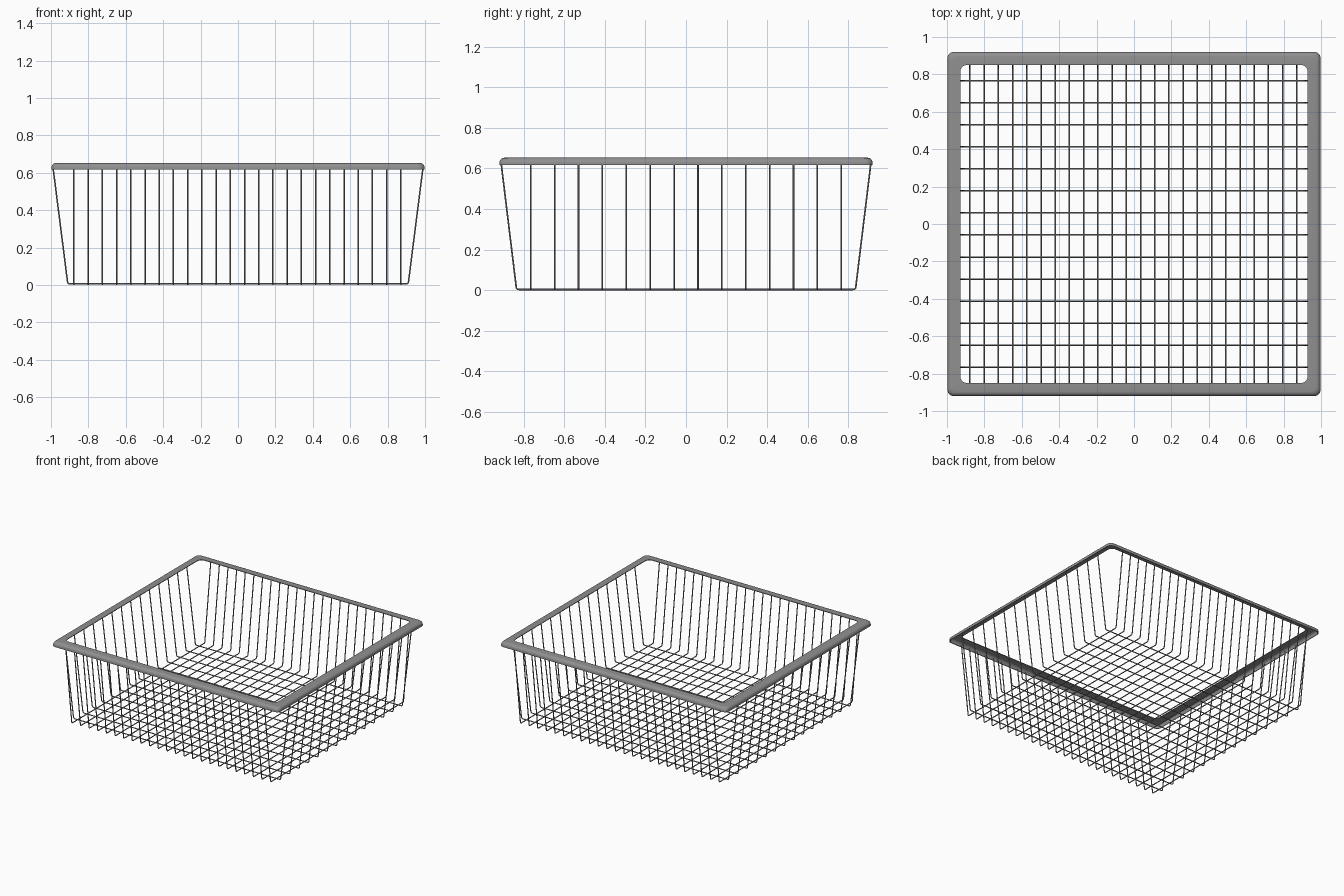
import bpy, bmesh, math

cube = bpy.data.objects.get("Cube")
if cube:
    bpy.data.objects.remove(cube, do_unlink=True)


def material(name, value):
    mat = bpy.data.materials.new(name)
    mat.use_nodes = True
    color = (value, value, value, 1)
    mat.diffuse_color = color
    mat.node_tree.nodes["Principled BSDF"].inputs["Base Color"].default_value = color
    return mat


metal = material("grey metal", 0.28)
WIRE = 0.004
RIM_X, RIM_Y = 0.998, 0.92
RIM_LOW, RIM_TOP = 0.618, 0.653


def finish(obj):
    obj.data.materials.append(metal)
    bpy.ops.object.select_all(action="DESELECT")
    obj.select_set(True)
    bpy.context.view_layer.objects.active = obj
    if obj.type == "CURVE":
        bpy.ops.object.convert(target="MESH")
    bpy.ops.object.shade_smooth_by_angle(angle=math.radians(40))


def u_path(top, foot, floor, bend=0.012, steps=4):
    """Half of a U-shaped wire with a rounded foot, mirrored to a full one."""
    lean = (top - foot) / (RIM_LOW - floor)
    a, b, c = (foot - bend, floor), (foot, floor), (foot + lean * bend, floor + bend)
    half = []
    for i in range(steps + 1):
        t = i / steps
        half.append(tuple((1 - t) ** 2 * p + 2 * t * (1 - t) * q + t * t * r
                          for p, q, r in zip(a, b, c)))
    half.append((top, RIM_LOW + 0.01))
    return [(-u, z) for u, z in reversed(half)] + half


def wires(name, path, offsets, place):
    curve = bpy.data.curves.new(name, "CURVE")
    curve.dimensions = "3D"
    curve.bevel_depth = WIRE
    curve.bevel_resolution = 2
    curve.use_fill_caps = True
    for offset in offsets:
        spline = curve.splines.new("POLY")
        spline.points.add(len(path) - 1)
        for point, (u, z) in zip(spline.points, path):
            point.co = (*place(u, offset), z, 1)
    obj = bpy.data.objects.new(name, curve)
    bpy.context.collection.objects.link(obj)
    finish(obj)


# Wires running front to back, then side to side
wires("lengthwise_wires", u_path(0.911, 0.835, WIRE),
      [-0.877 + 0.076 * i for i in range(24)], lambda u, o: (o, u))
wires("crosswise_wires", u_path(0.989, 0.91, 1.5 * WIRE),
      [-0.765 + 0.1177 * i for i in range(14)], lambda u, o: (u, o))


def rounded_loop(bm, inset, z, radius, steps=6):
    """Ring of vertices around a rounded rectangle."""
    hx, hy = RIM_X - inset - radius, RIM_Y - inset - radius
    loop = []
    for k, (sx, sy) in enumerate([(1, 1), (-1, 1), (-1, -1), (1, -1)]):
        for i in range(steps + 1):
            a = math.pi / 2 * (k + i / steps)
            loop.append(bm.verts.new((sx * hx + radius * math.cos(a),
                                      sy * hy + radius * math.sin(a), z)))
    return loop


def lip_section(inset, radius):
    """Skirt, rounded shoulder and flat top of the rim, outside to inside."""
    points = [(inset, RIM_LOW)]
    for i in range(6):
        a = math.pi / 2 * i / 5
        points.append((SHOULDER - radius * math.cos(a),
                       RIM_TOP - SHOULDER + radius * math.sin(a)))
    points.append((0.07, RIM_TOP - inset))
    return points


# Thin folded rim, open underneath
SHOULDER, SHEET = 0.025, 0.005
bm = bmesh.new()
section = lip_section(0, SHOULDER) + lip_section(SHEET, SHOULDER - SHEET)[::-1]
loops = [rounded_loop(bm, d, z, 0.035) for d, z in section]
for j, lower in enumerate(loops):
    upper = loops[(j + 1) % len(loops)]
    for i in range(len(lower)):
        n = (i + 1) % len(lower)
        bm.faces.new((lower[i], lower[n], upper[n], upper[i]))
bmesh.ops.recalc_face_normals(bm, faces=bm.faces)
mesh = bpy.data.meshes.new("rim")
bm.to_mesh(mesh)
bm.free()
rim = bpy.data.objects.new("rim", mesh)
bpy.context.collection.objects.link(rim)
finish(rim)
